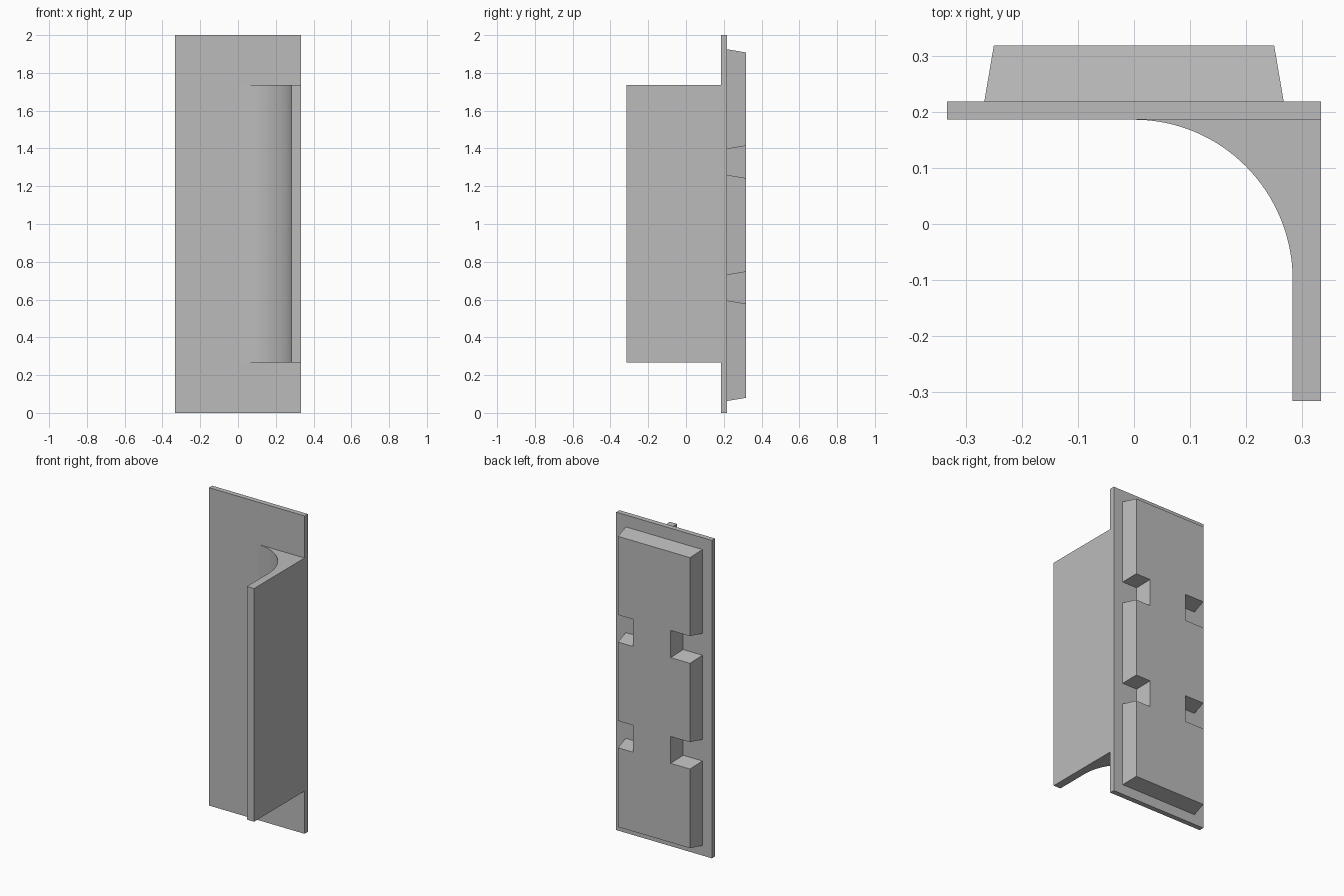
import bpy
import bmesh
from math import sin, cos, pi

cube = bpy.data.objects.get("Cube")
if cube:
    bpy.data.objects.remove(cube, do_unlink=True)

COLOUR = (0.5, 0.5, 0.5, 1)
grey = bpy.data.materials.new("plain grey")
grey.use_nodes = True
grey.diffuse_color = COLOUR
grey.node_tree.nodes["Principled BSDF"].inputs["Base Color"].default_value = COLOUR


def loft(name, start, end):
    """Solid between two matching closed outlines."""
    bm = bmesh.new()
    a = [bm.verts.new(p) for p in start]
    b = [bm.verts.new(p) for p in end]
    bm.faces.new(a)
    bm.faces.new(b)
    for i in range(len(a)):
        j = (i + 1) % len(a)
        bm.faces.new((a[i], a[j], b[j], b[i]))
    bmesh.ops.recalc_face_normals(bm, faces=bm.faces)
    mesh = bpy.data.meshes.new(name)
    bm.to_mesh(mesh)
    bm.free()
    mesh.materials.append(grey)
    obj = bpy.data.objects.new(name, mesh)
    bpy.context.collection.objects.link(obj)
    return obj


HALF = 0.333
PLATE_FRONT, PLATE_BACK, PAD_BACK = 0.186, 0.218, 0.318

# Mounting plate
corners = [(-HALF, 0), (HALF, 0), (HALF, 2), (-HALF, 2)]
loft("mounting_plate",
     [(x, PLATE_FRONT, z) for x, z in corners],
     [(x, PLATE_BACK, z) for x, z in corners])


# Tapered back pad with two notches in each long edge
def pad_outline(y, inset):
    notches = [(0.595, 0.73), (1.26, 1.397)]
    bottom, top = 0.063 + inset, 1.925 - inset

    def edge(side, wall):
        outer = side * (0.267 - inset)
        inner = side * (wall - inset)
        pts = [(outer, y, bottom)]
        for low, high in notches:
            low, high = low - inset, high + inset
            pts += [(outer, y, low), (inner, y, low),
                    (inner, y, high), (outer, y, high)]
        return pts + [(outer, y, top)]

    return edge(1, 0.163) + edge(-1, 0.133)[::-1]


loft("back_pad", pad_outline(PLATE_BACK, 0), pad_outline(PAD_BACK, 0.017))

# Side flange with a quarter-round fillet into the plate
FLANGE_IN, FLANGE_FRONT, ARC_Y = 0.283, -0.316, -0.1
STEPS = 32
profile = [(HALF, PLATE_FRONT), (HALF, FLANGE_FRONT), (FLANGE_IN, FLANGE_FRONT)]
for i in range(STEPS + 1):
    t = pi / 2 * i / STEPS
    profile.append((FLANGE_IN * cos(t), ARC_Y + (PLATE_FRONT - ARC_Y) * sin(t)))
flange = loft("side_flange",
              [(x, y, 0.268) for x, y in profile],
              [(x, y, 1.735) for x, y in profile])

# Smooth the fillet, keep the edges sharp
bpy.ops.object.select_all(action="DESELECT")
flange.select_set(True)
bpy.context.view_layer.objects.active = flange
bpy.ops.object.shade_smooth_by_angle(angle=pi / 6)
